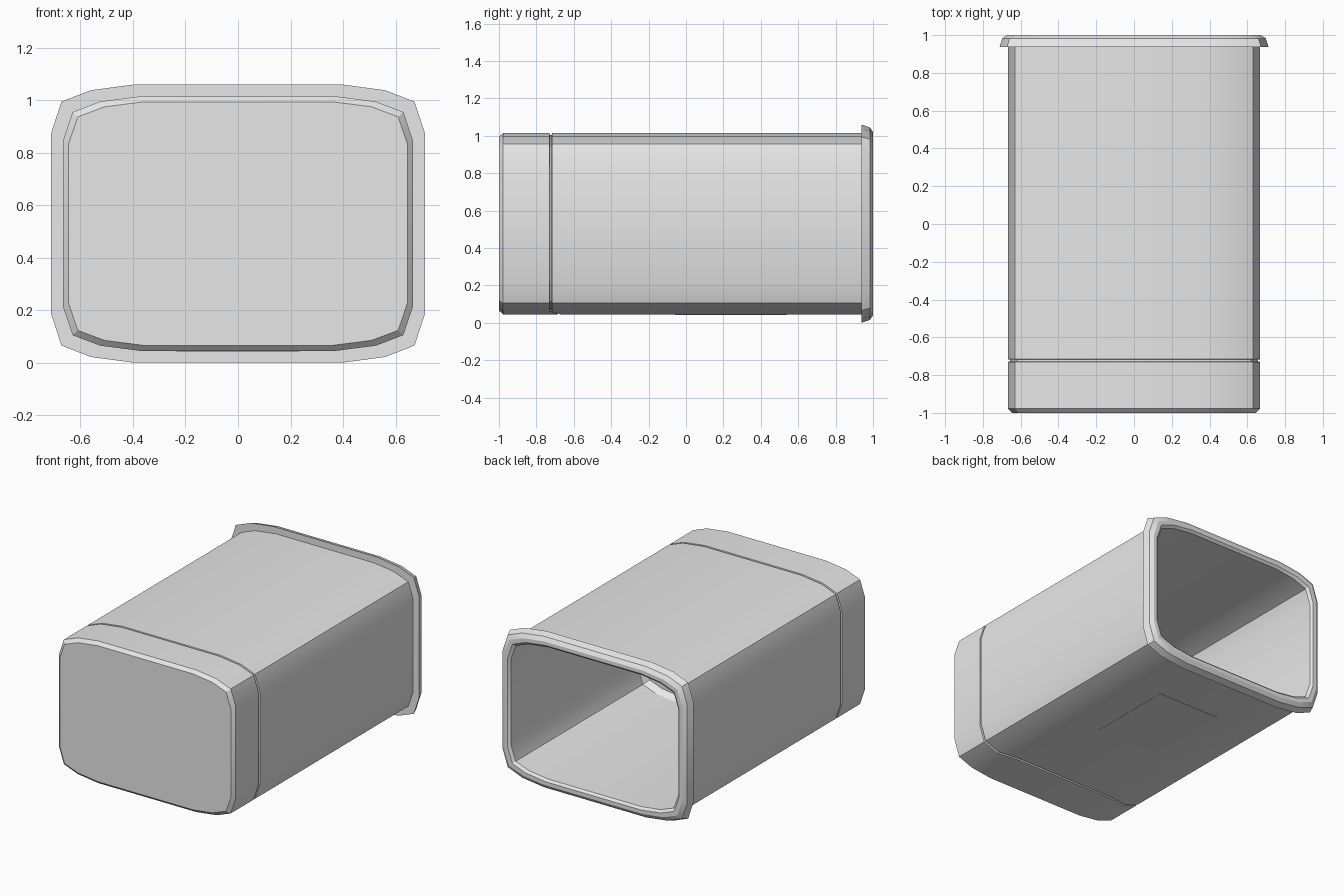
import bpy
import bmesh

if "Cube" in bpy.data.objects:
    bpy.data.objects.remove(bpy.data.objects["Cube"], do_unlink=True)

HALF_W, HALF_H, MID_Z = 0.667, 0.485, 0.53

grey = bpy.data.materials.new("light_grey")
grey.use_nodes = True
colour = (0.8, 0.8, 0.8, 1.0)
grey.diffuse_color = colour
grey.node_tree.nodes["Principled BSDF"].inputs["Base Color"].default_value = colour

# Soft-cornered cross-section: one quarter, mirrored all round
quarter = [(HALF_W, 0.315), (0.63, 0.425), (0.525, 0.465), (0.37, HALF_H)]
top = quarter + [(-x, z) for x, z in reversed(quarter)]
section = top + [(-x, -z) for x, z in top]


def make_object(name, bm):
    bmesh.ops.recalc_face_normals(bm, faces=bm.faces)
    mesh = bpy.data.meshes.new(name)
    bm.to_mesh(mesh)
    bm.free()
    mesh.materials.append(grey)
    obj = bpy.data.objects.new(name, mesh)
    bpy.context.collection.objects.link(obj)
    return obj


def ring(bm, y, grow, tab=0.0):
    """Cross-section at y; tab pushes the flat underside part backwards."""
    sx, sz = 1 + grow / HALF_W, 1 + grow / HALF_H
    verts = []
    for x, z in section:
        shift = tab if z <= -HALF_H + 0.001 else 0.0
        verts.append(bm.verts.new((x * sx, y + shift, MID_Z + z * sz)))
    return verts


# Shell: y, outward growth and tab shift, from the closed end into the cavity
TAB = 0.045
stations = [
    (-1.0, -0.021, 0), (-0.978, 0, 0),
    (-0.73, 0, TAB), (-0.728, -0.01, TAB),
    (-0.718, -0.01, TAB), (-0.716, 0, TAB),
    (0.937, 0, 0), (0.937, 0.045, 0), (0.983, 0.03, 0),
    (1.0, 0.005, 0), (1.0, -0.02, 0), (0.985, -0.035, 0),
    (-0.38, -0.04, 0), (-0.42, -0.065, 0),
]
bm = bmesh.new()
rings = [ring(bm, *s) for s in stations]
count = len(section)
for a, b in zip(rings, rings[1:]):
    for i in range(count):
        j = (i + 1) % count
        bm.faces.new((a[i], a[j], b[j], b[i]))
bm.faces.new(rings[0])
bm.faces.new(rings[-1])
shell = make_object("container_shell", bm)

bpy.ops.object.select_all(action="DESELECT")
shell.select_set(True)
bpy.context.view_layer.objects.active = shell
bpy.ops.object.shade_smooth_by_angle(angle=0.5)

# Thin rectangular plate on the underside
bm = bmesh.new()
bmesh.ops.create_cube(bm, size=1)
bmesh.ops.scale(bm, vec=(0.47, 0.6, 0.004), verts=bm.verts)
bmesh.ops.translate(bm, vec=(0, 0.24, MID_Z - HALF_H), verts=bm.verts)
make_object("underside_plate", bm)
